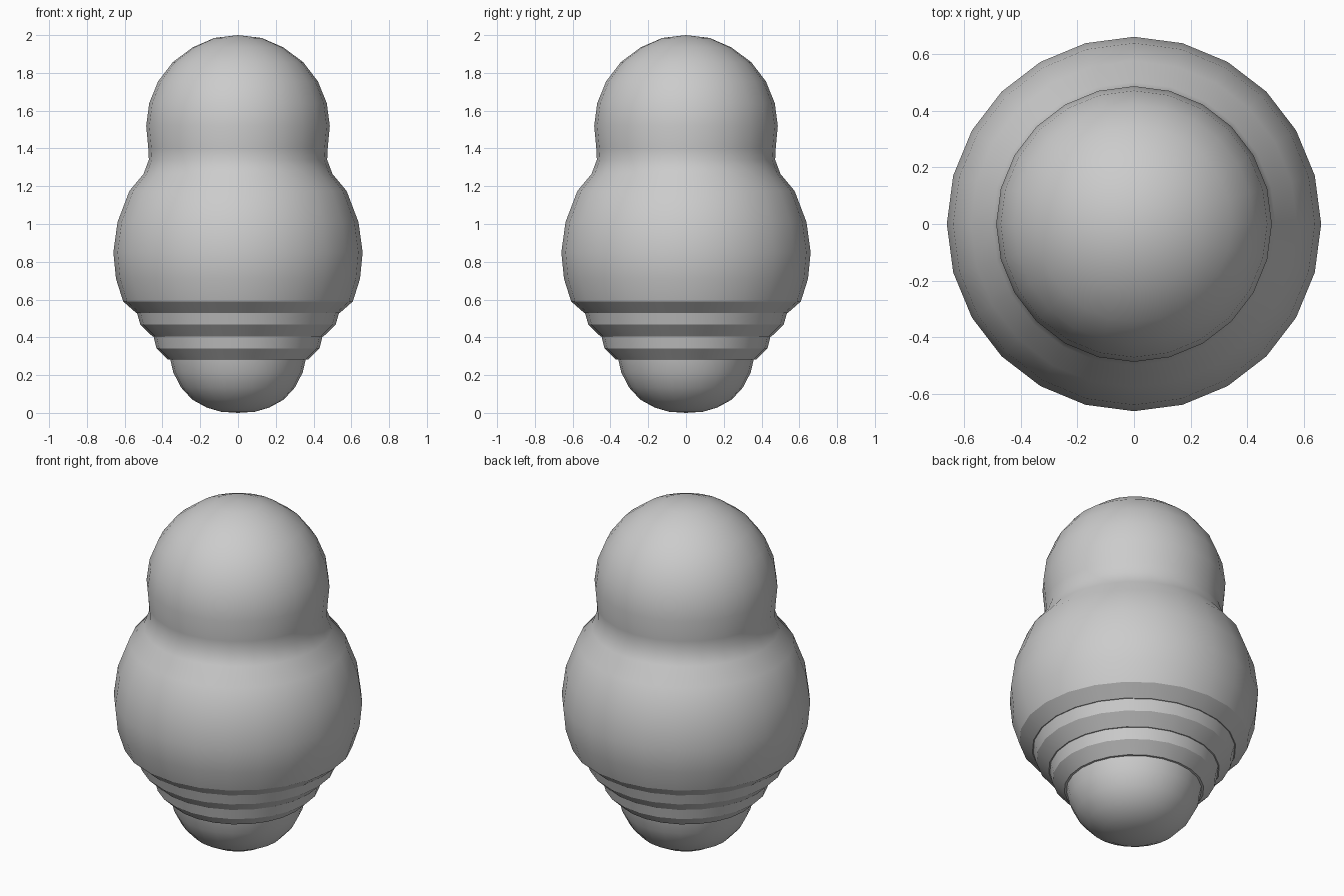
import bpy, bmesh
from math import cos, sin, pi, radians

if "Cube" in bpy.data.objects:
    bpy.data.objects.remove(bpy.data.objects["Cube"])

SIDES = 24


def lathe(name, profile, angle):
    """Revolve (radius, height) points, listed top to bottom, around z."""
    bm = bmesh.new()
    rings = []
    for r, z in profile:
        n = SIDES if r > 0 else 1
        rings.append([bm.verts.new((r * cos(2 * pi * i / SIDES),
                                    r * sin(2 * pi * i / SIDES), z)) for i in range(n)])
    for a, b in zip(rings, rings[1:]):
        for i in range(SIDES):
            j = (i + 1) % SIDES
            quad = [a[i % len(a)], b[i % len(b)], b[j % len(b)], a[j % len(a)]]
            bm.faces.new(list(dict.fromkeys(quad)))
    bmesh.ops.recalc_face_normals(bm, faces=bm.faces)
    mesh = bpy.data.meshes.new(name)
    bm.to_mesh(mesh)
    bm.free()
    obj = bpy.data.objects.new(name, mesh)
    bpy.context.collection.objects.link(obj)
    bpy.ops.object.select_all(action='DESELECT')
    obj.select_set(True)
    bpy.context.view_layer.objects.active = obj
    bpy.ops.object.shade_smooth_by_angle(angle=radians(angle))
    return obj


# Rounded head flowing into the wide body
lathe("head_and_body", [
    (0, 2.0), (0.125, 1.985), (0.24, 1.935), (0.345, 1.857), (0.423, 1.755),
    (0.47, 1.64), (0.486, 1.52), (0.475, 1.40), (0.472, 1.34), (0.50, 1.265),
    (0.575, 1.175), (0.638, 1.01), (0.66, 0.85), (0.646, 0.71), (0.608, 0.59)], 50)

# Stepped collar of alternating slopes
lathe("stepped_collar", [
    (0.608, 0.59), (0.54, 0.53), (0.535, 0.53), (0.517, 0.467), (0.453, 0.405),
    (0.447, 0.405), (0.432, 0.342), (0.37, 0.282), (0.358, 0.282)], 15)

# Rounded bottom tip
lathe("bottom_tip", [
    (0.358, 0.282), (0.343, 0.215), (0.302, 0.135), (0.242, 0.07),
    (0.165, 0.028), (0.09, 0.006), (0, 0)], 40)
